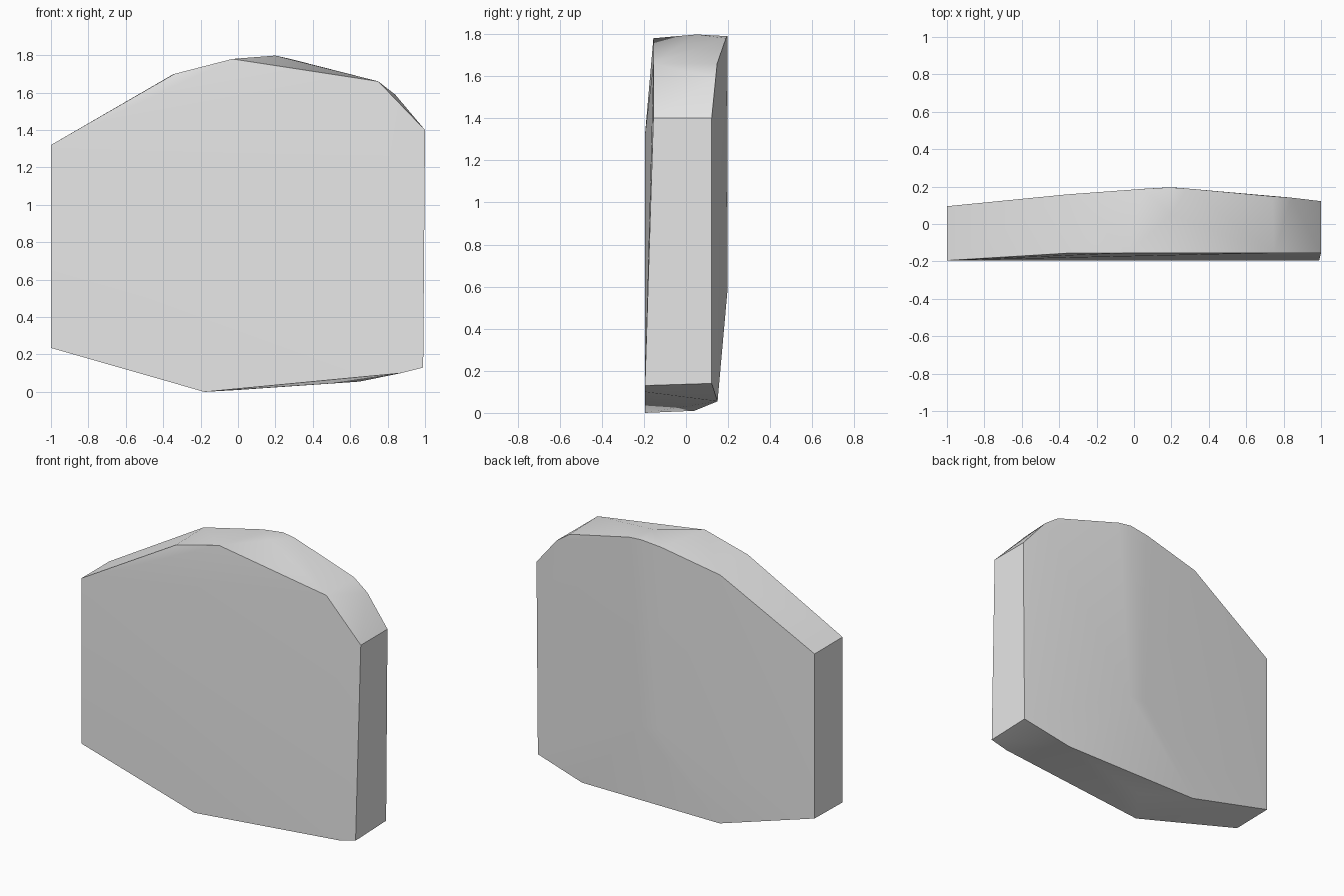
import bpy
import bmesh
import math

cube = bpy.data.objects.get("Cube")
if cube:
    bpy.data.objects.remove(cube, do_unlink=True)

# Stone colour
stone = bpy.data.materials.new("light_grey_stone")
stone.use_nodes = True
grey = (0.8, 0.8, 0.8, 1)
stone.diffuse_color = grey
stone.node_tree.nodes["Principled BSDF"].inputs["Base Color"].default_value = grey

# Outline of the front face, clockwise from the left
front_outline = [
    (-1, -.195, 1.32), (-.34, -.155, 1.7), (-.03, -.155, 1.78),
    (.75, -.155, 1.66), (1, -.155, 1.4), (.99, -.195, .13),
    (.87, -.195, .1), (-.18, -.195, 0), (-1, -.195, .235),
]
# Outline of the back face, in the same order
back_outline = [
    (-1, .095, 1.32), (-.36, .158, 1.69), (.05, .188, 1.775),
    (.19, .196, 1.79), (.28, .19, 1.78), (.74, .148, 1.66),
    (.84, .141, 1.59), (1, .122, 1.4), (.99, .122, .14),
    (.65, .15, .055), (-.35, .15, .055), (-1, .095, .24),
]
# Lower ends of the back ridge, crest of the top and belly of the underside
ridge_and_crest = [(.08, .19, .57), (.2, .196, .57), (.2, .05, 1.798), (0, .04, .01)]

# Wrap the outlines into one chiselled slab
bm = bmesh.new()
for point in front_outline + back_outline + ridge_and_crest:
    bm.verts.new(point)
hull = bmesh.ops.convex_hull(bm, input=bm.verts[:])
loose = [v for v in bm.verts if not v.link_faces]
bmesh.ops.delete(bm, geom=loose, context='VERTS')
bmesh.ops.dissolve_limit(bm, angle_limit=math.radians(0.5),
                         verts=bm.verts[:], edges=bm.edges[:])
bmesh.ops.recalc_face_normals(bm, faces=bm.faces[:])

mesh = bpy.data.meshes.new("stone_slab")
bm.to_mesh(mesh)
bm.free()
mesh.materials.append(stone)
slab = bpy.data.objects.new("stone_slab", mesh)
bpy.context.collection.objects.link(slab)

# Soft facets with crisp rims
bpy.ops.object.select_all(action='DESELECT')
slab.select_set(True)
bpy.context.view_layer.objects.active = slab
bpy.ops.object.shade_smooth_by_angle(angle=math.radians(30))
